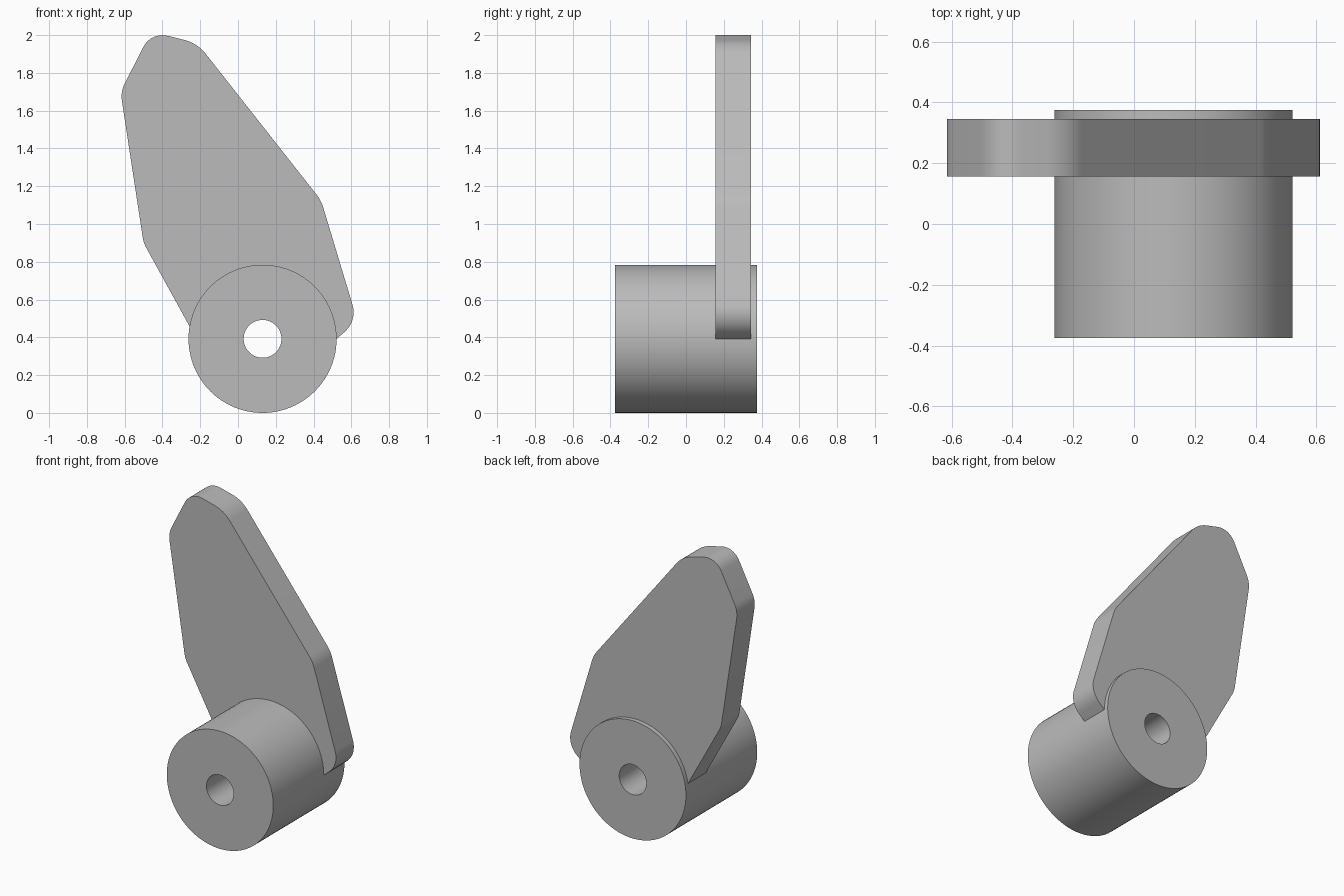
import bpy, bmesh
from math import pi, cos, sin, radians
from mathutils import Vector

cube = bpy.data.objects.get("Cube")
if cube:
    bpy.data.objects.remove(cube, do_unlink=True)

grey = bpy.data.materials.new("plain grey")
grey.use_nodes = True
colour = (0.5, 0.5, 0.5, 1)
grey.diffuse_color = colour
grey.node_tree.nodes["Principled BSDF"].inputs["Base Color"].default_value = colour


def finish(name, bm):
    """Turn a bmesh into a smooth object with sharp edges kept."""
    bmesh.ops.recalc_face_normals(bm, faces=bm.faces)
    mesh = bpy.data.meshes.new(name)
    bm.to_mesh(mesh)
    bm.free()
    mesh.materials.append(grey)
    obj = bpy.data.objects.new(name, mesh)
    bpy.context.collection.objects.link(obj)
    bpy.ops.object.select_all(action='DESELECT')
    obj.select_set(True)
    bpy.context.view_layer.objects.active = obj
    bpy.ops.object.shade_smooth_by_angle(angle=radians(30))
    return obj


def rounded(corners, steps=10):
    """Round each (x, z, tangent length) corner with a circular arc."""
    out = []
    pts = [Vector(c[:2]) for c in corners]
    for i, p in enumerate(pts):
        t = corners[i][2]
        if t == 0:
            out.append(p)
            continue
        a = (pts[i - 1] - p).normalized()
        b = (pts[(i + 1) % len(pts)] - p).normalized()
        half = a.angle(b) / 2
        centre = p + (a + b).normalized() * (t / cos(half))
        start, end = p + a * t - centre, p + b * t - centre
        sweep = start.angle(end)
        for k in range(steps + 1):
            f = k / steps
            out.append(centre + (start * sin((1 - f) * sweep) + end * sin(f * sweep)) / sin(sweep))
    return out


# Hub: a thick tube with a through bore along y
CX, CZ, OUTER, BORE, HALF = 0.13, 0.392, 0.392, 0.1, 0.375
SIDES = 96
bm = bmesh.new()
rings = []
for r, y in ((OUTER, -HALF), (OUTER, HALF), (BORE, HALF), (BORE, -HALF)):
    rings.append([bm.verts.new((CX + r * cos(2 * pi * i / SIDES), y,
                                CZ + r * sin(2 * pi * i / SIDES))) for i in range(SIDES)])
for k in range(4):
    a, b = rings[k], rings[(k + 1) % 4]
    for i in range(SIDES):
        j = (i + 1) % SIDES
        bm.faces.new((a[i], a[j], b[j], b[i]))
finish("hub", bm)

# Lever plate: rounded outline extruded along y, lower edge buried in the hub
outline = rounded([
    (0.52, 0.39, 0), (0.632, 0.487, 0.09), (0.44, 1.125, 0.04),
    (-0.215, 1.957, 0.07), (-0.46, 2.018, 0.09), (-0.622, 1.70, 0.05),
    (-0.5, 0.90, 0.03), (-0.23, 0.41, 0), (-0.1, 0.45, 0),
    (0.05, 0.6, 0), (0.25, 0.6, 0), (0.45, 0.39, 0)])
bm = bmesh.new()
face = bm.faces.new([bm.verts.new((p.x, 0.157, p.y)) for p in outline])
moved = bmesh.ops.extrude_face_region(bm, geom=[face], use_keep_orig=True)["geom"]
bmesh.ops.translate(bm, vec=(0, 0.188, 0),
                    verts=[v for v in moved if isinstance(v, bmesh.types.BMVert)])
finish("lever_plate", bm)
